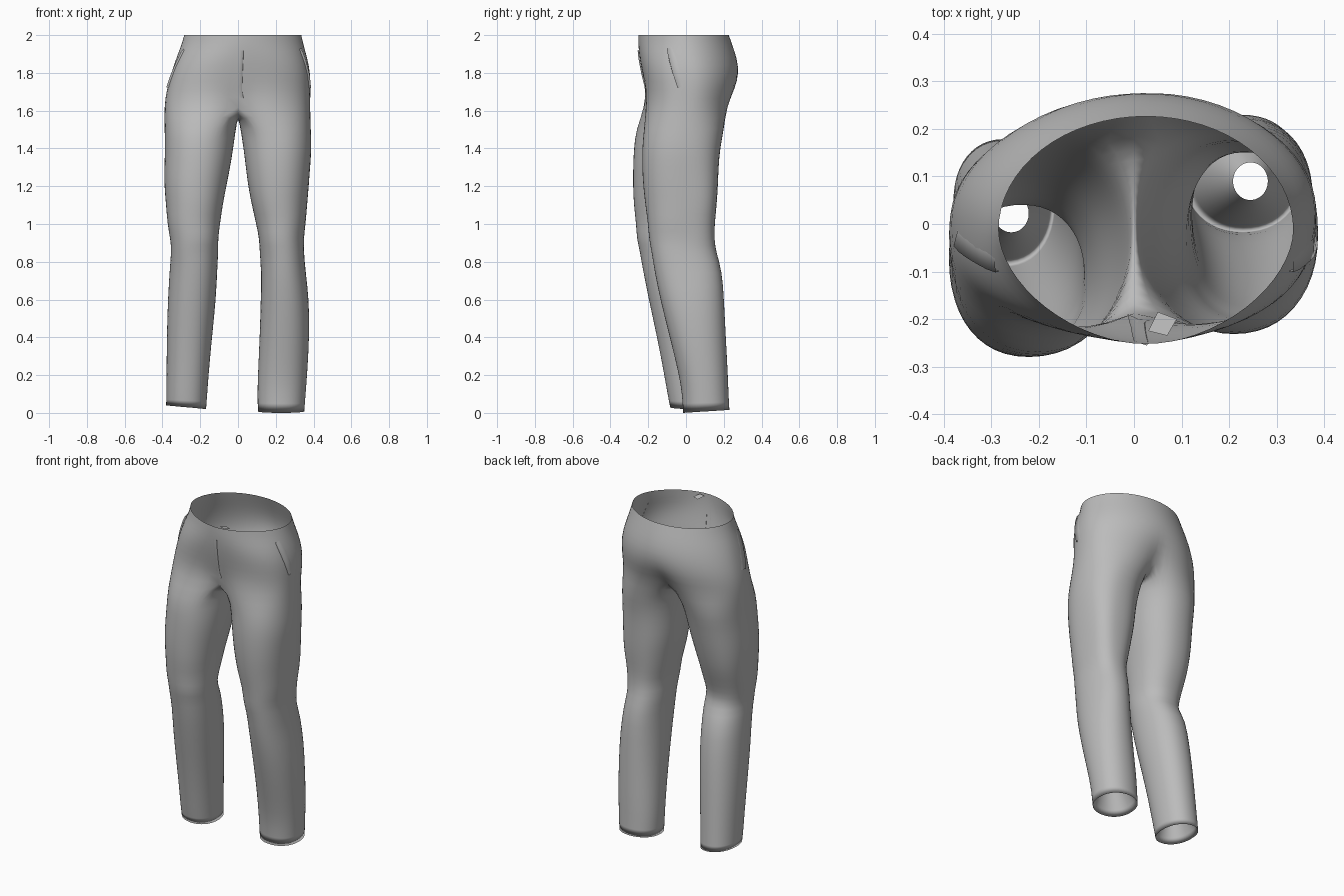
import bpy, bmesh, math
from mathutils import Vector
from mathutils.bvhtree import BVHTree

if "Cube" in bpy.data.objects:
    bpy.data.objects.remove(bpy.data.objects["Cube"])

cloth = bpy.data.materials.new("grey cloth")
cloth.use_nodes = True
cloth.diffuse_color = (0.5, 0.5, 0.5, 1)
cloth.node_tree.nodes["Principled BSDF"].inputs["Base Color"].default_value = (0.5, 0.5, 0.5, 1)

HALF, SEAM = 16, 7            # points round the outside of a leg, and along the crotch
STEP = 2 * math.pi / (HALF + SEAM + 1)


def power(v, p):
    return math.copysign(abs(v) ** p, v)


def oval(a, box, p_front, p_back):
    """Point at angle a (0 = +x, -90 = front) on a rounded oval in a box."""
    x0, x1, y0, y1 = box
    p = p_front if math.sin(a) < 0 else p_back
    return ((x0 + x1) / 2 + (x1 - x0) / 2 * power(math.cos(a), p),
            (y0 + y1) / 2 + (y1 - y0) / 2 * power(math.sin(a), p))


def finish(bm, name):
    mesh = bpy.data.meshes.new(name)
    bm.to_mesh(mesh)
    mesh.materials.append(cloth)
    mesh.polygons.foreach_set("use_smooth", [True] * len(mesh.polygons))
    obj = bpy.data.objects.new(name, mesh)
    bpy.context.collection.objects.link(obj)
    return obj


def bridge(bm, upper, lower):
    for i in range(len(upper)):
        j = (i + 1) % len(upper)
        bm.faces.new((upper[i], lower[i], lower[j], upper[j]))


# Hip rings from waist to crotch: z, box, front and back squareness, centre pinch, skew
hips = [
    (2.00, (-.287, .337, -.254, .228), 1.12, 1.0, 0, 0),
    (1.95, (-.300, .348, -.254, .246), 1.06, 1.02, 0, 0),
    (1.88, (-.328, .368, -.248, .270), .88, 1.05, 0, .01),
    (1.80, (-.355, .385, -.235, .285), .77, 1.06, .01, .02),
    (1.71, (-.380, .386, -.222, .272), .76, 1.02, .06, .02),
    (1.62, (-.393, .383, -.230, .234), .8, .92, .24, .02),
]
bm = bmesh.new()
crease = bm.edges.layers.float.new("crease_edge")
rings = []
for z, box, pf, pb, pinch, skew in hips:
    ring = []
    for i in range(2 * HALF):
        a = -math.pi / 2 + i * math.pi / HALF
        x, y = oval(a, box, pf, pb)
        y += skew * x
        near = math.exp(-(x / .08) ** 2)
        dip = .02 * near if pinch > .1 else 0
        ring.append(bm.verts.new((x * (1 - near * min(1, pinch * 4)),
                                  y * (1 - pinch * near), z + dip)))
    rings.append(ring)
for upper, lower in zip(rings, rings[1:]):
    bridge(bm, upper, lower)

# Crotch seam, a sagging line from back to front
crotch = rings[-1]
back, front = crotch[HALF].co, crotch[0].co
seam = []
for k in range(1, SEAM + 1):
    t = k / (SEAM + 1)
    p = back.lerp(front, t)
    seam.append(bm.verts.new((0, p.y, p.z - .065 * math.sin(math.pi * t))))

# Leg rings: z, inner x, outer x, front y, back y
left_leg = [
    (1.50, .012, .387, -.225, .202), (1.40, .028, .391, -.234, .182),
    (1.30, .040, .383, -.234, .174), (1.20, .052, .376, -.228, .170),
    (1.10, .072, .367, -.217, .164), (1.00, .098, .356, -.205, .156),
    (.92, .108, .352, -.194, .147), (.85, .116, .348, -.185, .164),
    (.75, .120, .361, -.166, .190), (.60, .119, .378, -.137, .202),
    (.40, .114, .379, -.087, .212), (.20, .104, .367, -.037, .223),
    (.10, .102, .359, -.022, .226), (.00, .104, .352, -.016, .231),
]
right_leg = [
    (1.50, .010, .390, -.267, .192), (1.40, .024, .388, -.278, .166),
    (1.30, .040, .391, -.282, .145), (1.20, .060, .392, -.282, .122),
    (1.10, .080, .382, -.278, .096), (1.00, .097, .372, -.268, .062),
    (.92, .101, .363, -.258, .032), (.86, .104, .353, -.247, .050),
    (.78, .107, .362, -.233, .098), (.60, .115, .373, -.198, .130),
    (.40, .137, .378, -.154, .150), (.20, .155, .379, -.116, .166),
    (.10, .162, .381, -.099, .174), (.03, .168, .381, -.085, .180),
]


def add_leg(side, table, fullness, hole):
    upper = [crotch[(side * i) % (2 * HALF)] for i in range(HALF + 1)] + seam
    angles = [(i - HALF / 2) * STEP for i in range(len(upper))]
    for row, (z, *box) in enumerate(table):
        lower = []
        for a in angles:
            # the thigh is fuller at its outer back corner
            fuller = fullness * math.exp(-((z - 1.13) / .28) ** 2) if math.cos(a) > 0 else 0
            x, y = oval(a, box, .92, .92 - fuller)
            # soft creases at the knee and a tilted hem
            fold = .005 * math.sin(z * 40 + 2 * a) * math.exp(-((z - .9) / .2) ** 2)
            tilt = .008 * (1 + math.sin(a)) if side > 0 else .01 * math.cos(a)
            lower.append(bm.verts.new((side * (x + fold * math.cos(a)), y + fold * math.sin(a),
                                       z + (tilt if row == len(table) - 1 else 0))))
        bridge(bm, upper, lower)
        upper = lower
    # cuff lining inside a crisp hem, narrowing to a small opening
    hem = upper
    for inset, rise in ((.3, .07), (.65, .15), (1, .22)):
        lower = []
        for a, v in zip(angles, hem):
            rim = Vector((hole[0] + side * .037 * math.cos(a),
                          hole[1] + .04 * math.sin(a), v.co.z))
            lower.append(bm.verts.new(v.co.lerp(rim, inset) + Vector((0, 0, rise))))
        bridge(bm, upper, lower)
        upper = lower
    for i, v in enumerate(hem):
        bm.edges.get((v, hem[i - 1]))[crease] = 1


add_leg(1, left_leg, .27, (.245, .09))
add_leg(-1, right_leg, .14, (-.258, .022))
bmesh.ops.recalc_face_normals(bm, faces=bm.faces)
outermost = max(bm.faces, key=lambda f: f.calc_center_median().x)
if outermost.normal.x < 0:
    bmesh.ops.reverse_faces(bm, faces=bm.faces)
surface = BVHTree.FromBMesh(bm)
trousers = finish(bm, "trousers")
smooth = trousers.modifiers.new("smooth cloth", "SUBSURF")
smooth.levels = smooth.render_levels = 1


def strip(name, start, end, width, lift):
    """Thin cloth edge lying on the hips between two points."""
    sm = bmesh.new()
    rows = []
    for k in range(7):
        p = Vector(start).lerp(Vector(end), k / 6)
        row = []
        for w, up in ((0, -.003), (.1, lift), (1, -.003)):
            hit, normal, _, _ = surface.find_nearest(p + Vector(width) * w)
            row.append(sm.verts.new(hit + normal * up))
        rows.append(row)
    for a, b in zip(rows, rows[1:]):
        for i in range(2):
            sm.faces.new((a[i], a[i + 1], b[i + 1], b[i]))
    bmesh.ops.recalc_face_normals(sm, faces=sm.faces)
    finish(sm, name)


# Fly and slanted side pockets
strip("fly_edge", (.03, -.25, 1.92), (.02, -.22, 1.66), (-.03, 0, 0), .005)
strip("left_pocket_edge", (.34, -.11, 1.93), (.39, -.05, 1.72), (.01, .04, .01), .008)
strip("right_pocket_edge", (-.30, -.11, 1.93), (-.37, -.05, 1.72), (-.01, .04, .01), .008)

# Small waist tab tucked inside the front
bm = bmesh.new()
corners = [(.03, -.225, 1.995), (.05, -.185, 1.985), (.09, -.2, 1.985), (.07, -.235, 1.995)]
bm.faces.new([bm.verts.new(c) for c in corners])
finish(bm, "waist_tab")
